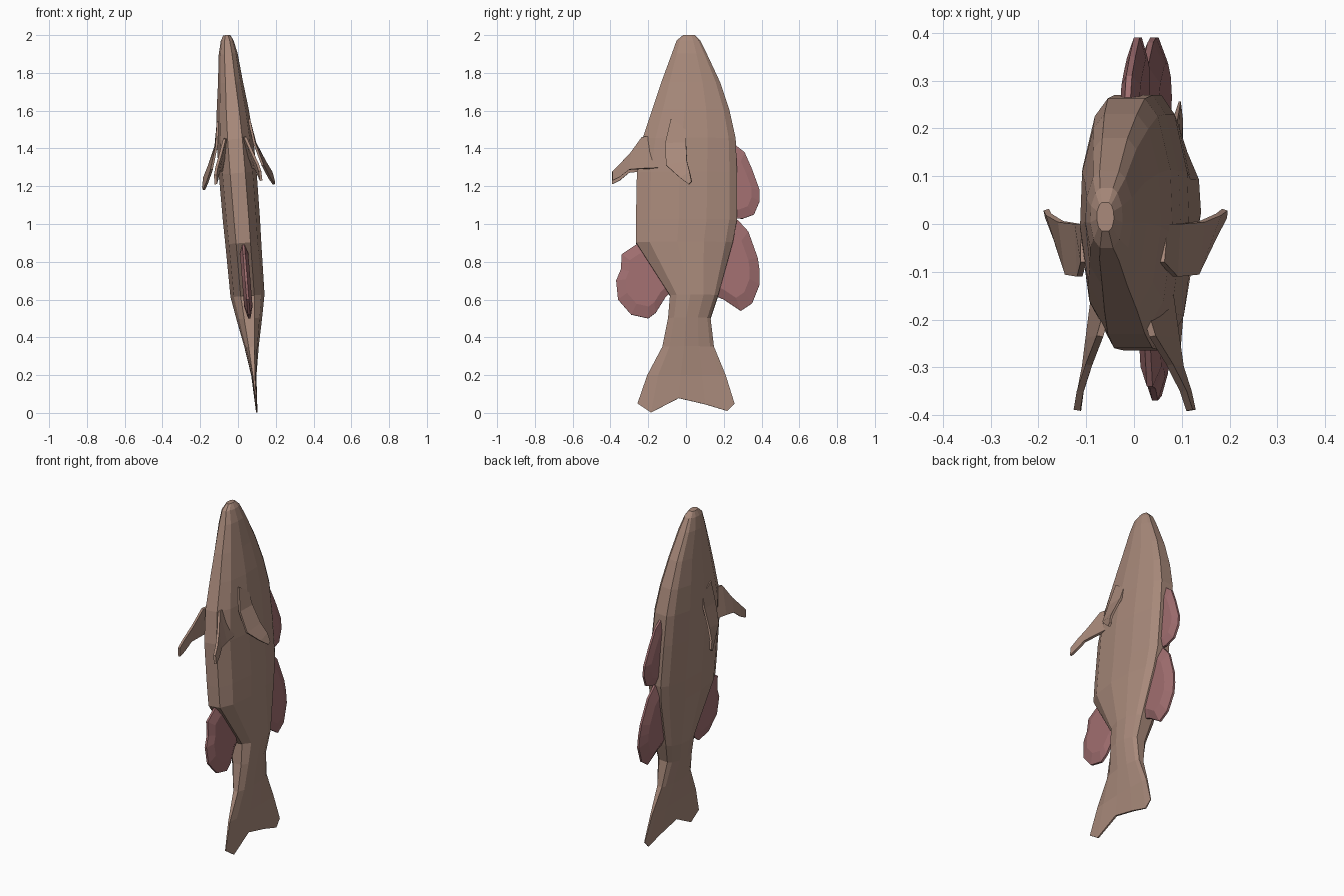
import bpy, bmesh
from mathutils import Vector

if "Cube" in bpy.data.objects:
    bpy.data.objects.remove(bpy.data.objects["Cube"])


def material(name, rgb):
    m = bpy.data.materials.new(name)
    m.diffuse_color = (*rgb, 1)
    m.use_nodes = True
    m.node_tree.nodes["Principled BSDF"].inputs["Base Color"].default_value = m.diffuse_color
    return m


BROWN = material("brown skin", (0.39, 0.25, 0.195))
PINK = material("pink fin", (0.35, 0.155, 0.16))


def place(dx, y, z):
    """Offset from the leaning mid plane to a world position."""
    return (0.1 - 0.08 * z + dx, y, z + 0.08 * dx)


def build(name, verts, faces, mat, thickness=0):
    mesh = bpy.data.meshes.new(name)
    mesh.from_pydata([place(*v) for v in verts], [], faces)
    bm = bmesh.new()
    bm.from_mesh(mesh)
    bmesh.ops.recalc_face_normals(bm, faces=bm.faces)
    bm.to_mesh(mesh)
    bm.free()
    mesh.materials.append(mat)
    obj = bpy.data.objects.new(name, mesh)
    bpy.context.collection.objects.link(obj)
    if thickness:
        mod = obj.modifiers.new("thickness", "SOLIDIFY")
        mod.thickness = thickness
        mod.offset = 0
    return obj


# Body and tail: one loft of (z, front y, back y, half width)
STATIONS = [
    (2.0, -0.015, 0.045, 0.018), (1.97, -0.05, 0.075, 0.034),
    (1.9, -0.075, 0.11, 0.05), (1.75, -0.13, 0.18, 0.066),
    (1.6, -0.18, 0.23, 0.085), (1.45, -0.23, 0.263, 0.097),
    (1.27, -0.26, 0.27, 0.1), (1.02, -0.265, 0.27, 0.098),
    (0.9, -0.265, 0.248, 0.095), (0.62, -0.085, 0.17, 0.09),
    (0.5, -0.095, 0.13, 0.068), (0.35, -0.125, 0.148, 0.038),
    (0.2, -0.205, 0.21, 0.014), (0.05, -0.257, 0.257, 0.005),
]
SECTION = [(-1, 0.4), (-0.72, 0.8), (-0.15, 1), (0.4, 0.95), (0.85, 0.68), (1, 0.4)]
TAIL_EDGE = [0.05, 0.002, 0.078, 0.045, 0.01, 0.05]

n = len(SECTION)
verts, faces = [], []
for i, (z, y0, y1, w) in enumerate(STATIONS):
    last = i == len(STATIONS) - 1
    ring = [(u, k, TAIL_EDGE[j] if last else z) for j, (u, k) in enumerate(SECTION)]
    row = [(k * w, (y0 + y1) / 2 + u * (y1 - y0) / 2, zz) for u, k, zz in ring]
    verts += row + [(-x, y, zz) for x, y, zz in reversed(row)]
for i in range(len(STATIONS) - 1):
    for j in range(2 * n):
        k = (j + 1) % (2 * n)
        a, b = i * 2 * n, (i + 1) * 2 * n
        faces.append((a + j, a + k, b + k, b + j))
for base in (0, (len(STATIONS) - 1) * 2 * n):   # nose cap and notched tail edge
    for j in range(n - 1):
        faces.append((base + j, base + j + 1, base + 2 * n - 2 - j, base + 2 * n - 1 - j))
build("body", verts, faces, BROWN)


# Pink fins: outlines in the mid plane, thicker in the middle
def ridge_fin(name, outline, root, thick):
    r, m = Vector(root), len(outline)
    pts = [Vector(p) for p in outline]
    inner = [r + (p - r) * 0.72 for p in pts]
    verts = []
    for s in (1, -1):
        verts += [(s * 0.006, p.x, p.y) for p in pts]
        verts += [(s * thick, p.x, p.y) for p in inner]
    faces = []
    for j in range(m):
        k = (j + 1) % m
        faces.append((j, k, 2 * m + k, 2 * m + j))
        for o in (0, 2 * m):
            faces.append((o + j, o + k, o + m + k, o + m + j))
    faces += [tuple(range(m, 2 * m)), tuple(range(3 * m, 4 * m))]
    build(name, verts, faces, PINK)


ridge_fin("upper_back_fin", [
    (0.22, 1.42), (0.265, 1.415), (0.31, 1.38), (0.35, 1.29), (0.39, 1.18),
    (0.39, 1.12), (0.36, 1.05), (0.3, 1.028), (0.22, 1.03)], (0.24, 1.2), 0.02)
ridge_fin("lower_back_fin", [
    (0.24, 1.02), (0.275, 1.02), (0.33, 0.96), (0.38, 0.82), (0.39, 0.75), (0.39, 0.68),
    (0.35, 0.58), (0.29, 0.54), (0.2, 0.6), (0.13, 0.63)], (0.2, 0.78), 0.028)
ridge_fin("belly_fin", [
    (-0.22, 0.89), (-0.265, 0.89), (-0.34, 0.84), (-0.345, 0.76), (-0.37, 0.7),
    (-0.36, 0.6), (-0.29, 0.52), (-0.2, 0.5), (-0.16, 0.53), (-0.11, 0.61),
    (-0.07, 0.65)], (-0.19, 0.72), 0.022)


# Paired brown fins: strips of edge pairs, one on each side
def paired_fin(name, rows, thickness):
    for side, s in (("right", 1), ("left", -1)):
        verts = [(s * x, y, z) for row in rows for x, y, z in row]
        faces = [(2 * i, 2 * i + 1, 2 * i + 3, 2 * i + 2) for i in range(len(rows) - 1)]
        build(f"{side}_{name}", verts, faces, BROWN, thickness)


paired_fin("side_fin", [
    ((0.082, -0.08, 1.55), (0.085, 0.0, 1.5)),
    ((0.1, -0.11, 1.42), (0.105, 0.0, 1.42)),
    ((0.135, -0.105, 1.3), (0.148, 0.005, 1.32)),
    ((0.165, -0.03, 1.23), (0.178, 0.02, 1.26)),
    ((0.185, 0.015, 1.195), (0.187, 0.03, 1.21))], 0.012)
paired_fin("front_fin", [
    ((0.03, -0.15, 1.46), (0.08, -0.15, 1.29)),
    ((0.055, -0.235, 1.455), (0.092, -0.24, 1.285)),
    ((0.085, -0.295, 1.37), (0.1, -0.3, 1.28)),
    ((0.108, -0.35, 1.31), (0.113, -0.35, 1.24)),
    ((0.118, -0.39, 1.27), (0.12, -0.39, 1.22))], 0.014)
